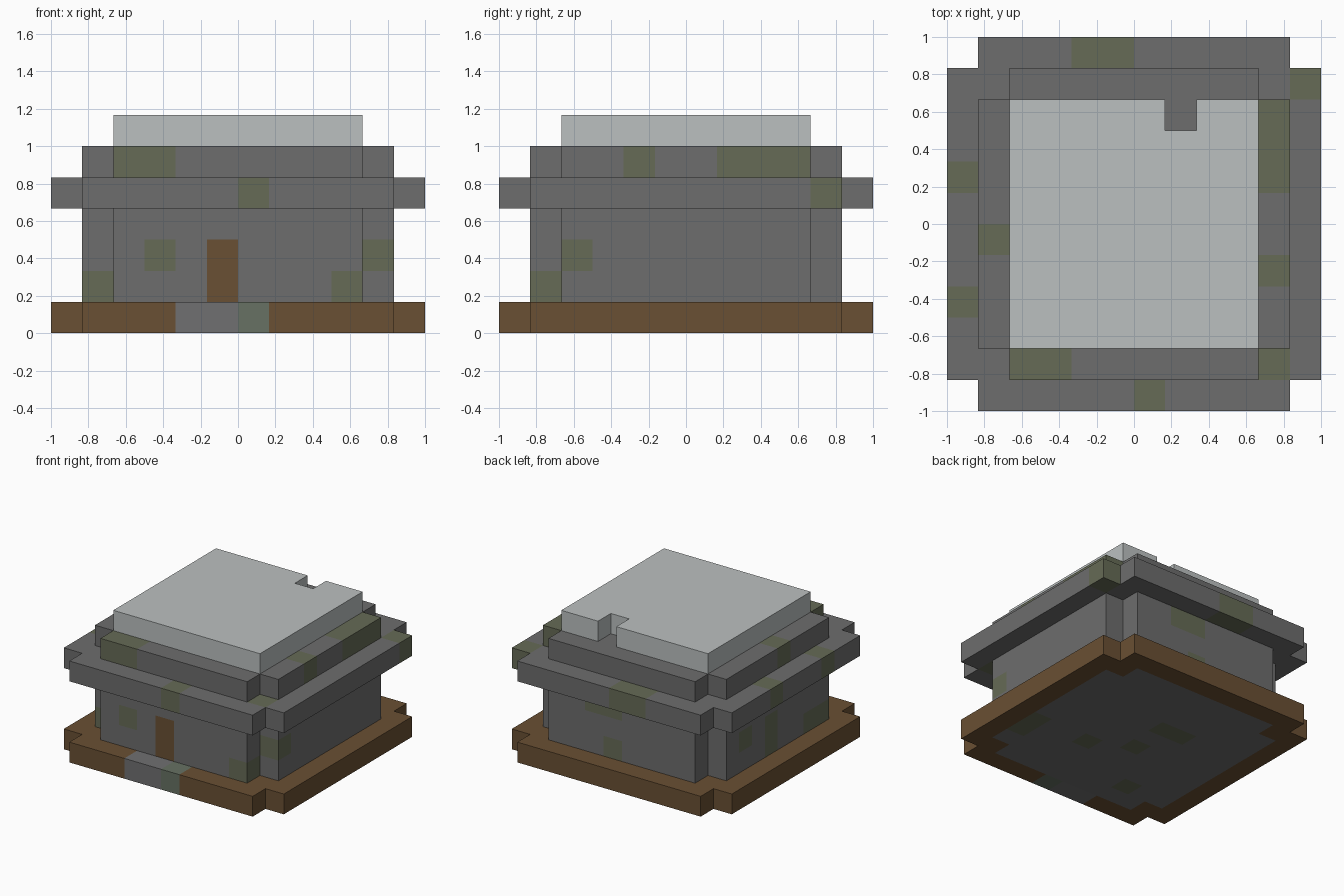
import bpy
import bmesh
from mathutils import Vector

cube = bpy.data.objects.get("Cube")
if cube:
    bpy.data.objects.remove(cube, do_unlink=True)

CELL = 1 / 6          # block size
N = 12                # blocks along each side

# Flat colours
COLOURS = {
    "stone": (0.153, 0.153, 0.153),
    "moss": (0.133, 0.147, 0.093),
    "wood": (0.144, 0.08, 0.033),
    "pale_roof": (0.50, 0.53, 0.53),
    "paving": (0.162, 0.162, 0.165),
    "mossy_paving": (0.135, 0.165, 0.125),
}
materials = {}
for label, rgb in COLOURS.items():
    mat = bpy.data.materials.new(label)
    mat.use_nodes = True
    mat.diffuse_color = (*rgb, 1)
    bsdf = mat.node_tree.nodes["Principled BSDF"]
    bsdf.inputs["Base Color"].default_value = (*rgb, 1)
    bsdf.inputs["Roughness"].default_value = 0.9
    materials[label] = mat
NAMES = list(COLOURS)


def layer(level, inset, cut_corners=True, colour="stone"):
    """One course of blocks: a square, optionally with its corner blocks left out."""
    lo, hi = inset, N - 1 - inset
    span = range(lo, hi + 1)
    return {(i, j, level): colour for i in span for j in span
            if not (cut_corners and i in (lo, hi) and j in (lo, hi))}


def paint(blocks, colour, *cells):
    for cell in cells:
        if cell in blocks:
            blocks[cell] = colour


# Base: wooden rim round a stone floor, with a paved entrance
base = layer(0, 0, colour="wood")
base.update(layer(0, 1))
paint(base, "paving", (4, 0, 0), (5, 0, 0))
paint(base, "mossy_paving", (6, 0, 0))
paint(base, "moss", (7, 4, 0), (4, 7, 0), (5, 7, 0), (5, 5, 0), (3, 2, 0),
      (10, 3, 0), (10, 4, 0))

# Walls with the door and moss patches
walls = {}
for level in (1, 2, 3):
    walls.update(layer(level, 1))
paint(walls, "wood", (5, 1, 1), (5, 1, 2))
paint(walls, "moss", (1, 2, 1), (1, 3, 1), (9, 1, 1), (10, 2, 2), (3, 1, 2),
      (6, 10, 1), (6, 10, 3), (7, 10, 3), (1, 8, 2), (1, 6, 1), (1, 6, 2))

# Overhanging eaves
eaves = layer(4, 0)
paint(eaves, "moss", (11, 10, 4), (0, 7, 4), (0, 3, 4), (4, 11, 4), (5, 11, 4),
      (6, 0, 4), (10, 1, 4))

# Upper course
upper_course = layer(5, 1)
paint(upper_course, "moss", (2, 1, 5), (3, 1, 5), (1, 5, 5), (10, 4, 5),
      *((10, j, 5) for j in (7, 8, 9)))

# Pale roof slab with a notch at the back
roof = layer(6, 2, cut_corners=False, colour="pale_roof")
del roof[(7, 9, 6)]

parts = {"base": base, "walls": walls, "eaves": eaves,
         "upper_course": upper_course, "roof": roof}
filled = set().union(*parts.values())


def build(name, blocks):
    """Make the exposed faces of a set of blocks."""
    bm = bmesh.new()
    for cell, colour in blocks.items():
        centre = Vector(cell) + Vector((0.5, 0.5, 0.5))
        for axis in range(3):
            for sign in (-1, 1):
                normal = Vector((0, 0, 0))
                normal[axis] = sign
                if tuple(int(c + n) for c, n in zip(cell, normal)) in filled:
                    continue
                u = Vector((0, 0, 0))
                u[(axis + 1) % 3] = 0.5
                v = normal.cross(u)
                mid = centre + normal / 2
                corners = (mid - u - v, mid + u - v, mid + u + v, mid - u + v)
                face = bm.faces.new([
                    bm.verts.new((p - Vector((N / 2, N / 2, 0))) * CELL)
                    for p in corners])
                face.material_index = NAMES.index(colour)
    bmesh.ops.remove_doubles(bm, verts=bm.verts, dist=0.001)
    mesh = bpy.data.meshes.new(name)
    bm.to_mesh(mesh)
    bm.free()
    for label in NAMES:
        mesh.materials.append(materials[label])
    bpy.context.collection.objects.link(bpy.data.objects.new(name, mesh))


for name, blocks in parts.items():
    build(name, blocks)
